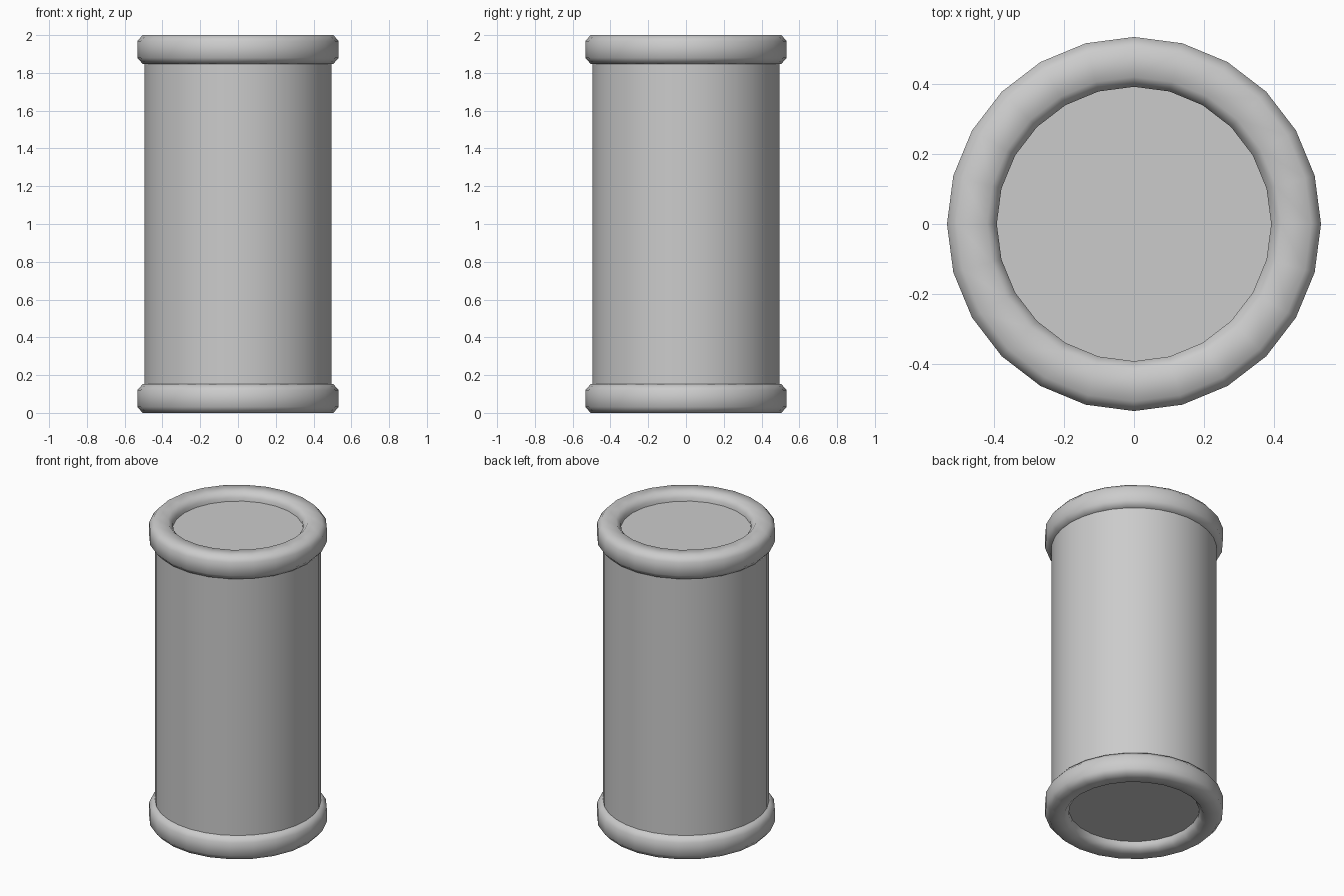
import bpy
import bmesh
from math import sin, cos, tau

old = bpy.data.objects.get("Cube")
if old:
    bpy.data.objects.remove(old, do_unlink=True)

grey = bpy.data.materials.new("light grey")
grey.use_nodes = True
colour = (0.6, 0.6, 0.6, 1)
grey.diffuse_color = colour
grey.node_tree.nodes["Principled BSDF"].inputs["Base Color"].default_value = colour


def finish(bm, name, angle):
    bmesh.ops.recalc_face_normals(bm, faces=bm.faces)
    mesh = bpy.data.meshes.new(name)
    bm.to_mesh(mesh)
    bm.free()
    mesh.materials.append(grey)
    obj = bpy.data.objects.new(name, mesh)
    bpy.context.collection.objects.link(obj)
    bpy.ops.object.select_all(action="DESELECT")
    obj.select_set(True)
    bpy.context.view_layer.objects.active = obj
    bpy.ops.object.shade_smooth_by_angle(angle=angle)
    return obj


def rim(name, z, sides=24):
    # Rounded eight-sided section swept around the axis
    corner = [(0.071, 0.044), (0.043, 0.076)]
    section = corner + [(-r, h) for r, h in reversed(corner)]
    section += [(-r, -h) for r, h in section]
    bm = bmesh.new()
    rings = []
    for i in range(sides):
        a = tau * i / sides
        rings.append([bm.verts.new(((0.462 + r) * cos(a), (0.462 + r) * sin(a), z + h))
                      for r, h in section])
    n = len(section)
    for i in range(sides):
        a, b = rings[i], rings[(i + 1) % sides]
        for j in range(n):
            k = (j + 1) % n
            bm.faces.new((a[j], b[j], b[k], a[k]))
    return finish(bm, name, 1.2)


# Main drum with flat ends set slightly inside the rims
bm = bmesh.new()
bmesh.ops.create_cone(bm, cap_ends=True, segments=32, radius1=0.495,
                      radius2=0.495, depth=1.89)
bmesh.ops.translate(bm, verts=bm.verts, vec=(0, 0, 1))
finish(bm, "drum_body", 0.6)

# Matching rims at both ends
rim("top_rim", 1.924)
rim("bottom_rim", 0.076)
